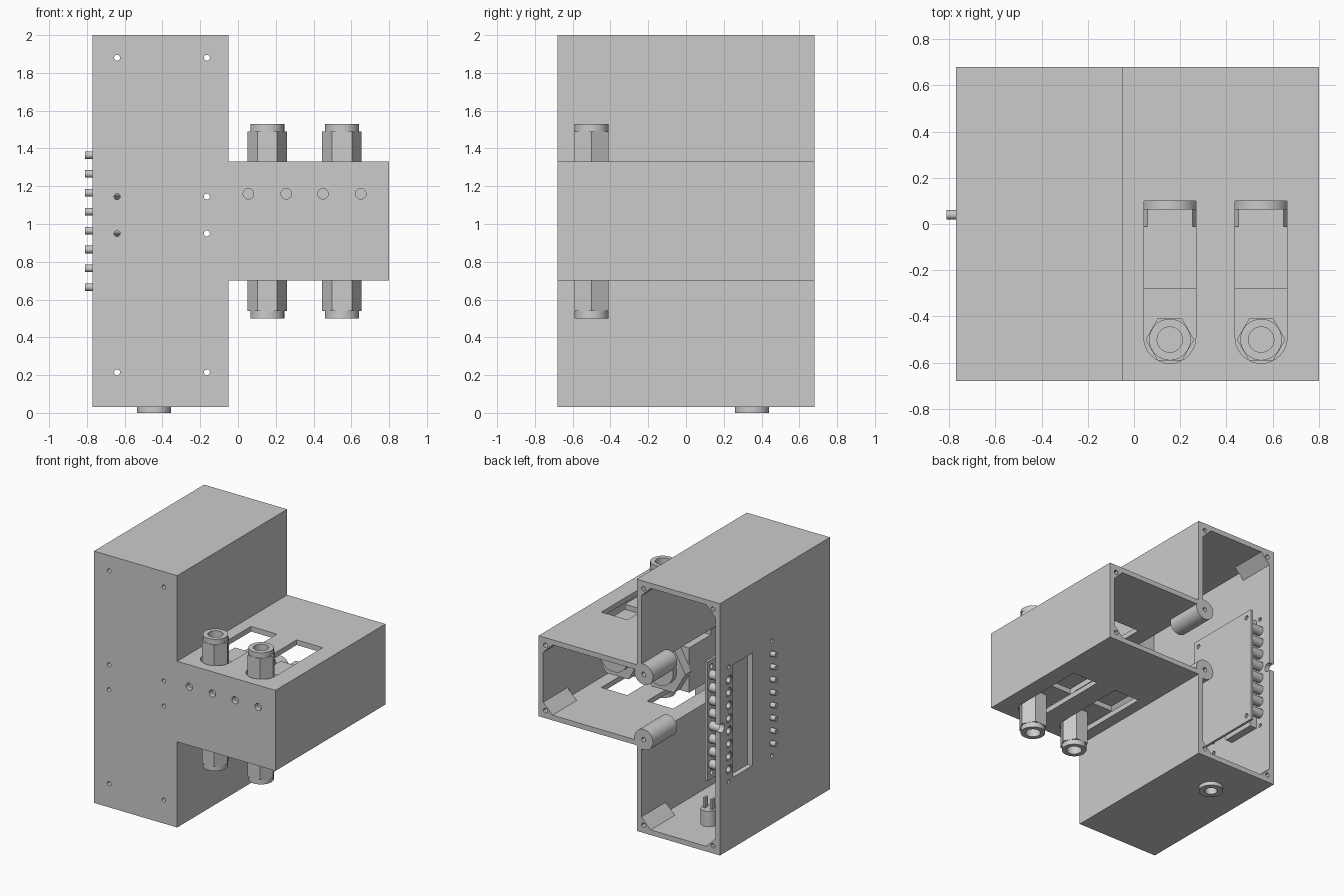
import bpy, bmesh, math
from mathutils import Matrix, Vector

cube = bpy.data.objects.get("Cube")
if cube:
    bpy.data.objects.remove(cube, do_unlink=True)

grey = bpy.data.materials.new("plain_grey")
grey.use_nodes = True
GREY = (0.6, 0.6, 0.6, 1)
grey.diffuse_color = GREY
grey.node_tree.nodes["Principled BSDF"].inputs["Base Color"].default_value = GREY


def finish(name, bm):
    bmesh.ops.recalc_face_normals(bm, faces=bm.faces)
    mesh = bpy.data.meshes.new(name)
    bm.to_mesh(mesh)
    bm.free()
    mesh.materials.append(grey)
    ob = bpy.data.objects.new(name, mesh)
    bpy.context.scene.collection.objects.link(ob)
    return ob


def box(name, x0, x1, y0, y1, z0, z1):
    bm = bmesh.new()
    size = Vector((x1 - x0, y1 - y0, z1 - z0))
    mid = Vector((x0 + x1, y0 + y1, z0 + z1)) / 2
    bmesh.ops.create_cube(bm, size=1, matrix=Matrix.Translation(mid) @ Matrix.Diagonal((*size, 1)))
    return finish(name, bm)


def prism(name, points, y0, y1):
    """Extrude an x-z outline along y."""
    bm = bmesh.new()
    face = bm.faces.new([bm.verts.new((x, y0, z)) for x, z in points])
    ext = bmesh.ops.extrude_face_region(bm, geom=[face])
    moved = [v for v in ext["geom"] if isinstance(v, bmesh.types.BMVert)]
    bmesh.ops.translate(bm, vec=(0, y1 - y0, 0), verts=moved)
    return finish(name, bm)


def rod(name, a, b, r, sides=32, turn=0):
    """Cylinder or regular prism between two points."""
    a, b = Vector(a), Vector(b)
    bm = bmesh.new()
    rot = (b - a).to_track_quat('Z', 'Y').to_matrix().to_4x4()
    mat = Matrix.Translation((a + b) / 2) @ rot @ Matrix.Rotation(turn, 4, 'Z')
    bmesh.ops.create_cone(bm, cap_ends=True, segments=sides, radius1=r, radius2=r,
                          depth=(b - a).length, matrix=mat)
    return finish(name, bm)


def combine(target, tool, mode='DIFFERENCE'):
    mod = target.modifiers.new("cut", 'BOOLEAN')
    mod.operation, mod.object, mod.solver = mode, tool, 'EXACT'
    bpy.context.view_layer.objects.active = target
    bpy.ops.object.modifier_apply(modifier=mod.name)
    bpy.data.objects.remove(tool, do_unlink=True)


def smooth(ob):
    bpy.ops.object.select_all(action='DESELECT')
    ob.select_set(True)
    bpy.context.view_layer.objects.active = ob
    bpy.ops.object.shade_smooth_by_angle(angle=math.radians(30))


FRONT, BACK, WALL = -0.68, 0.68, 0.04
XL, XM, XR = -0.77, -0.05, 0.80
ZB, Z1, Z2, ZT = 0.03, 0.70, 1.33, 2.0
VALVES = (0.155, 0.55)


def outline(w):
    return [(XL + w, ZB + w), (XM - w, ZB + w), (XM - w, Z1 + w), (XR - w, Z1 + w),
            (XR - w, Z2 - w), (XM - w, Z2 - w), (XM - w, ZT - w), (XL + w, ZT - w)]


# Hollow T-shaped housing, open at the back
housing = prism("housing", outline(0), FRONT, BACK)
combine(housing, prism("cavity", outline(WALL), FRONT + WALL, 1))

# Triangular screw bosses in the outer corners
corners = [(XL, ZB, 1, 1), (XM, ZB, -1, 1), (XL, ZT, 1, -1), (XM, ZT, -1, -1),
           (XR, Z1, -1, 1), (XR, Z2, -1, -1)]
for x, z, sx, sz in corners:
    a, b = 0.02, 0.14
    tri = [(x + sx * a, z + sz * a), (x + sx * b, z + sz * a), (x + sx * a, z + sz * b)]
    combine(housing, prism("boss", tri, BACK - 0.3, BACK), 'UNION')
    hx, hz = x + sx * 0.06, z + sz * 0.06
    combine(housing, rod("hole", (hx, BACK - 0.12, hz), (hx, 1, hz), 0.018, 12))

# Round bosses at the two inner corners
for z in (Z1 + 0.06, Z2 - 0.06):
    x = XM - 0.06
    combine(housing, rod("boss", (x, BACK - 0.3, z), (x, BACK, z), 0.08), 'UNION')
    combine(housing, rod("hole", (x, BACK - 0.12, z), (x, 1, z), 0.018, 12))

# Cable notch in the side wall
combine(housing, rod("notch", (-0.9, BACK - 0.02, 1.02), (-0.7, BACK - 0.02, 1.02), 0.035))

# Mounting holes in the front wall
for z in (0.215, 0.95, 1.145, 1.88):
    for x in (-0.64, -0.165):
        combine(housing, rod("hole", (x, -0.8, z), (x, -0.6, z), 0.016, 16))
for vx in VALVES:
    for x in (vx - 0.1, vx + 0.1):
        combine(housing, rod("hole", (x, -0.8, 1.16), (x, -0.643, 1.16), 0.028, 24))

# Round-ended valve slots through the top and bottom of the side box
for x in VALVES:
    combine(housing, box("slot", x - 0.1125, x + 0.1125, -0.49, 0.10, 0.6, 1.5))
    combine(housing, rod("slot_end", (x, -0.49, 0.6), (x, -0.49, 1.5), 0.1125))

# Display window, button holes and jack holes in the side wall
KEYS = [0.665 + 0.1 * i for i in range(8)]
combine(housing, box("window", -0.9, -0.7, 0.28, 0.52, 0.58, 1.46))
for y, r in ((0.04, 0.022), (0.57, 0.037)):
    for z in KEYS:
        combine(housing, rod("hole", (-0.9, y, z), (-0.7, y, z), r, 20))
    for z in (0.565, 1.465):
        combine(housing, rod("hole", (-0.9, y, z), (-0.7, y, z), 0.016, 12))
combine(housing, rod("hole", (-0.445, 0.35, -0.1), (-0.445, 0.35, 0.1), 0.06))
smooth(housing)

# Circuit board with display, buttons and jacks
board = box("circuit_board", -0.62, -0.60, -0.03, 0.62, 0.55, 1.48)
for y in (0.02, 0.57):
    for z in (0.6, 1.43):
        combine(board, rod("hole", (-0.7, y, z), (-0.5, y, z), 0.018, 12))
box("display", -0.73, -0.67, 0.25, 0.53, 0.56, 1.47)
for z in KEYS:
    smooth(rod("button", (-0.81, 0.04, z), (-0.62, 0.04, z), 0.02, 20))
    jack = rod("jack", (-0.768, 0.57, z), (-0.62, 0.57, z), 0.035, 20)
    combine(jack, rod("bore", (-0.9, 0.57, z), (-0.66, 0.57, z), 0.025, 20))
    smooth(jack)

# Power socket in the floor
socket = rod("power_socket", (-0.445, 0.35, 0.02), (-0.445, 0.35, 0.19), 0.06)
combine(socket, rod("flange", (-0.445, 0.35, 0), (-0.445, 0.35, ZB), 0.09), 'UNION')
combine(socket, rod("bore", (-0.445, 0.35, -0.1), (-0.445, 0.35, 0.12), 0.045))
smooth(socket)
for x in (-0.475, -0.415):
    box("socket_pin", x - 0.008, x + 0.008, 0.33, 0.37, 0.18, 0.27)

# Valves with hexagonal end nut and threaded fittings above and below
for x in VALVES:
    box("valve_body", x - 0.175, x + 0.175, FRONT + WALL, -0.28, 0.80, 1.23)
    box("valve_coil", x - 0.175, x + 0.175, -0.28, -0.01, 0.84, 1.19)
    smooth(rod("coil_end", (x, -0.02, 1.015), (x, 0.11, 1.015), 0.12))
    hexagon = [(x + 0.195 * math.cos(i * math.pi / 3), 1.015 + 0.195 * math.sin(i * math.pi / 3))
               for i in range(6)]
    prism("coil_nut", hexagon, -0.01, 0.065)
    for s in (-1, 1):
        def at(h):
            return (x, -0.5, 1.015 + s * h)
        fitting = rod("fitting", at(0.2), at(0.475), 0.105, 6, math.pi / 6)
        if abs(max(v.co.x for v in fitting.data.vertices) - x - 0.105) > 0.005:
            fitting.data.transform(Matrix.Translation(at(0)) @ Matrix.Rotation(math.pi / 6, 4, 'Z')
                                   @ Matrix.Translation(-Vector(at(0))))
        collar = rod("fitting_collar", at(0.47), at(0.515), 0.09)
        for part in (fitting, collar):
            combine(part, rod("bore", at(0.3), at(0.6), 0.055))
            smooth(part)
